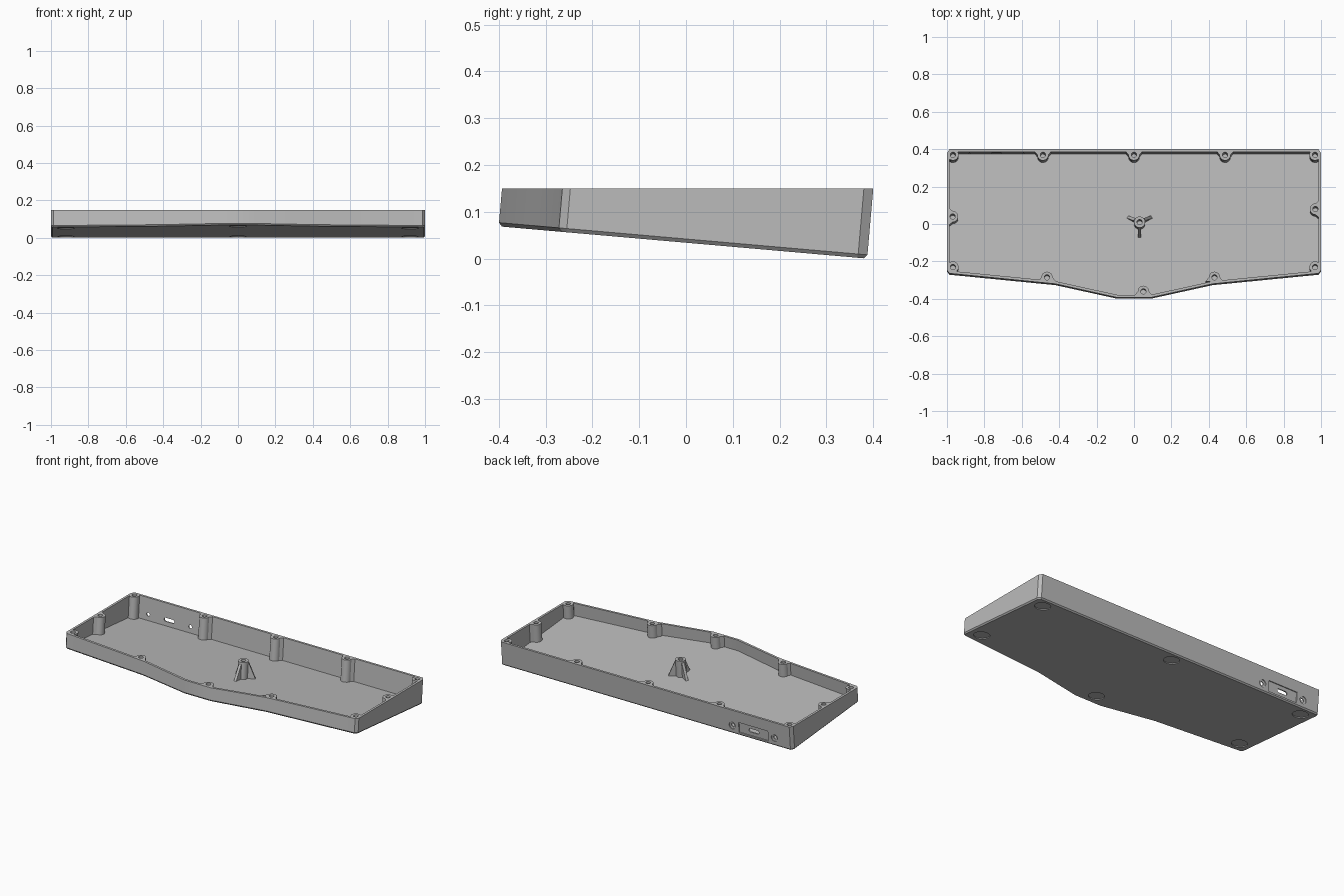
import bpy, bmesh
from math import sin, cos, tan, pi, radians
from mathutils import Vector

cube = bpy.data.objects.get("Cube")
if cube:
    bpy.data.objects.remove(cube, do_unlink=True)

TILT = radians(5)
S, C = sin(TILT), cos(TILT)
TOP, BASE = 0.15, 0.034
WALL, FLOOR = 0.014, 0.013

grey = bpy.data.materials.new("matte grey plastic")
grey.use_nodes = True
colour = (0.5, 0.5, 0.5, 1)
grey.diffuse_color = colour
grey.node_tree.nodes["Principled BSDF"].inputs["Base Color"].default_value = colour


def tilted(x, v, h):
    """Point in the sloping frame of the case: v runs back, h rises off the underside."""
    return Vector((x, C * v + S * h, BASE - S * v + C * h))


def level(points, h):
    """Rim outline slid down the sloping walls to height h above the underside."""
    return [tilted(x, C * y - S * (TOP - BASE), h) for x, y in points]


def rim(points, rise=0.0):
    """Rim outline at the level top, optionally raised along the walls."""
    return [Vector((x, y + rise * tan(TILT), TOP + rise)) for x, y in points]


def loft(name, rings):
    bm = bmesh.new()
    loops = [[bm.verts.new(p) for p in ring] for ring in rings]
    n = len(loops[0])
    for a, b in zip(loops, loops[1:]):
        for i in range(n):
            j = (i + 1) % n
            bm.faces.new((a[i], a[j], b[j], b[i]))
    bm.faces.new(loops[0][::-1])
    bm.faces.new(loops[-1])
    bmesh.ops.recalc_face_normals(bm, faces=bm.faces)
    mesh = bpy.data.meshes.new(name)
    bm.to_mesh(mesh)
    bm.free()
    mesh.materials.append(grey)
    obj = bpy.data.objects.new(name, mesh)
    bpy.context.collection.objects.link(obj)
    return obj


def cut(target, tool):
    mod = target.modifiers.new("cut", 'BOOLEAN')
    mod.operation, mod.solver, mod.object = 'DIFFERENCE', 'EXACT', tool
    bpy.context.view_layer.objects.active = target
    bpy.ops.object.modifier_apply(modifier=mod.name)
    bpy.data.objects.remove(tool, do_unlink=True)


def inset(points, d):
    """Mitred inward offset of a counter-clockwise outline."""
    pts = [Vector(p) for p in points]
    out = []
    for i, p in enumerate(pts):
        a = (p - pts[i - 1]).normalized()
        b = (pts[(i + 1) % len(pts)] - p).normalized()
        na, nb = Vector((-a.y, a.x)), Vector((-b.y, b.x))
        out.append(p + (na + nb) * d / (1 + na.dot(nb)))
    return out


def circle(x, y, r, n=24):
    return [(x + r * cos(2 * pi * i / n), y + r * sin(2 * pi * i / n)) for i in range(n)]


# Case outline: right half mirrored to the left
half = [(0.09, -0.393), (0.42, -0.32), (0.986, -0.264), (1, -0.247), (1, 0.38), (0.986, 0.4)]
outline = half + [(-x, y) for x, y in reversed(half)]
inner = inset(outline, WALL)
case = loft("keyboard_case", [level(inset(outline, 0.007), 0), level(outline, 0.008), rim(outline)])
cavity = loft("cavity", [level(inner, FLOOR), rim(inner, 0.05)])

# Screw bosses along the walls, each with the direction that points to its wall
bosses = [(x, 0.37, 0, 1) for x in (-0.487, 0, 0.487)]
bosses += [(s * 0.968, 0.37, s, 1) for s in (-1, 1)]
bosses += [(s * 0.968, -0.23, s, -1) for s in (-1, 1)]
bosses += [(-0.97, 0.04, -1, 0), (0.97, 0.08, 1, 0)]
bosses += [(-0.465, -0.285, 0, -1), (0.05, -0.36, 0, -1), (0.43, -0.285, 0, -1)]
for x, y, dx, dy in bosses:
    out = Vector((dx, dy)).normalized()
    side = Vector((-out.y, out.x))
    centre = Vector((x, y))
    arc = [centre + 0.03 * (side * cos(pi * i / 12) - out * sin(pi * i / 12)) for i in range(13)]
    flare = [centre + out * 0.022 - side * 0.048, centre + out * 0.022 + side * 0.048]
    shape = arc + flare
    cut(cavity, loft("boss", [level(shape, 0.004), rim(shape, 0.08)]))

# Centre post with three tapered ribs, left standing in the cavity
post = (0.03, 0.01)
ring = circle(*post, 0.03)
cut(cavity, loft("centre_post", [level(ring, 0.004), rim(ring)]))
for angle in (30, 150, 270):
    d = Vector((cos(radians(angle)), sin(radians(angle))))
    t = Vector((-d.y, d.x)) * 0.008

    def bar(length):
        p = Vector(post)
        return [p - t, p + d * length - t, p + d * length + t, p + t]

    cut(cavity, loft("rib", [level(bar(0.078), 0.004), rim(bar(0.032), -0.012)]))

# Hollow the case, leaving the bosses and post
cut(case, cavity)

# Screw holes in every boss
for x, y in [b[:2] for b in bosses] + [post]:
    hole = circle(x, y, 0.014, 20)
    cut(case, loft("screw_hole", [level(hole, 0.03), rim(hole, 0.03)]))


# Back panel: port recess, rounded slot and countersunk fixing holes
def through(points, v):
    return [tilted(x, v, h) for x, h in points]


PORT_X, PORT_H, BACK = -0.735, 0.05, 0.388
panel = [(PORT_X + a * 0.1, PORT_H + b * 0.032) for a, b in ((-1, -1), (1, -1), (1, 1), (-1, 1))]
cut(case, loft("port_recess", [through(panel, BACK - 0.006), through(panel, BACK + 0.03)]))
slot = [(PORT_X + (0.024 if cos(a) > 0 else -0.024) + 0.011 * cos(a), PORT_H + 0.011 * sin(a))
        for a in [2 * pi * (i + 0.5) / 20 for i in range(20)]]
cut(case, loft("port_slot", [through(slot, 0.35), through(slot, BACK + 0.03)]))
for s in (-1, 1):
    x = PORT_X + s * 0.144
    small, large = circle(x, PORT_H, 0.011), circle(x, PORT_H, 0.022)
    cut(case, loft("fixing_hole", [through(small, 0.35), through(small, BACK - 0.007),
                                   through(large, BACK - 0.005), through(large, BACK + 0.03)]))

# Shallow round foot recesses in the underside
for x, v in ((0, 0.32), (0, -0.32), (0.92, 0.32), (-0.92, 0.32), (0.92, -0.2), (-0.92, -0.2)):
    foot = circle(x, v, 0.045, 32)
    cut(case, loft("foot_recess", [[tilted(a, b, h) for a, b in foot] for h in (-0.02, 0.005)]))

bpy.ops.object.select_all(action='DESELECT')
case.select_set(True)
bpy.context.view_layer.objects.active = case
bpy.ops.object.shade_smooth_by_angle(angle=radians(25))
